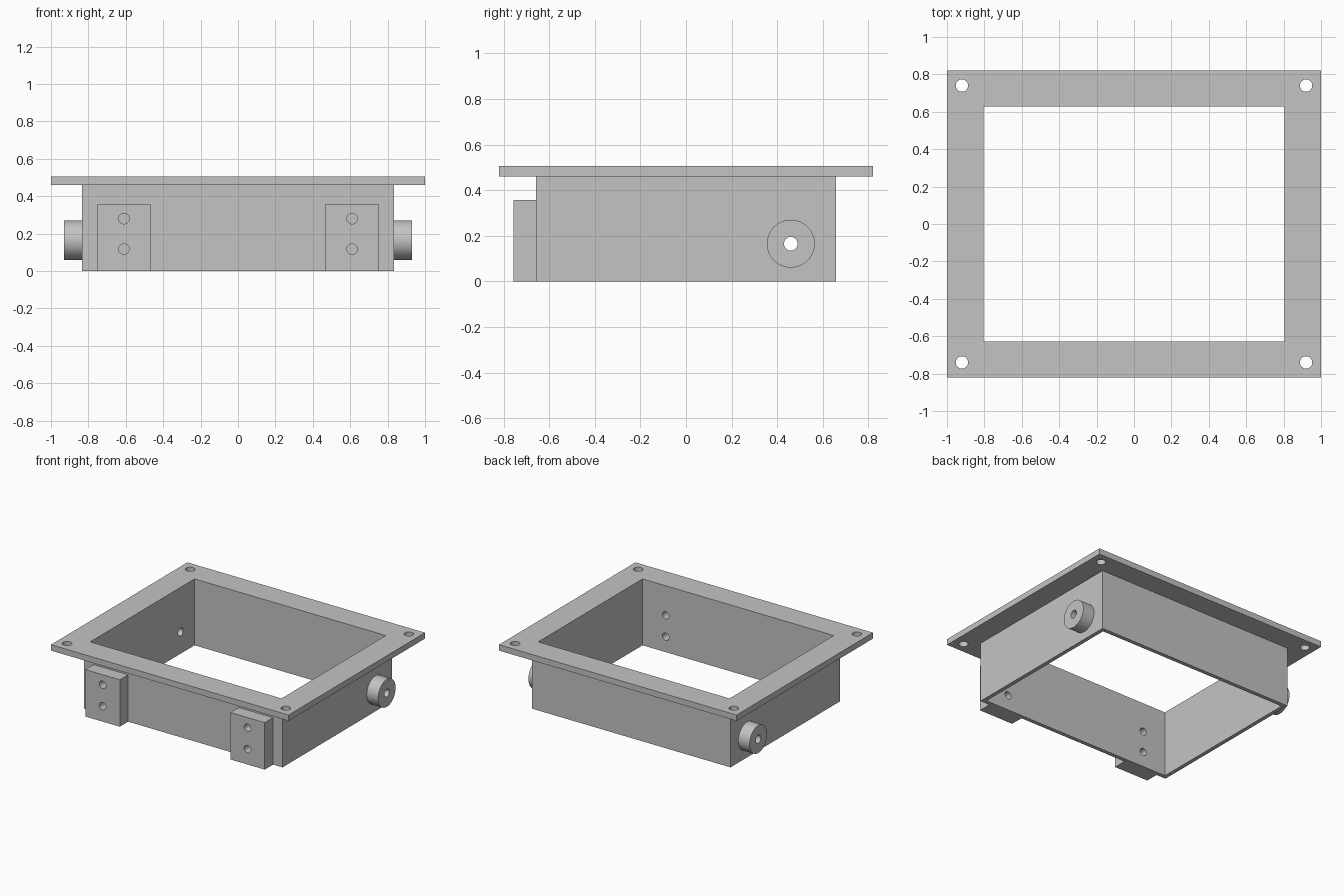
import bpy
from math import radians
from mathutils import Vector

default = bpy.data.objects.get("Cube")
if default:
    bpy.data.objects.remove(default, do_unlink=True)

grey = bpy.data.materials.new("plain_grey")
grey.use_nodes = True
colour = (0.55, 0.55, 0.55, 1)
grey.diffuse_color = colour
grey.node_tree.nodes["Principled BSDF"].inputs["Base Color"].default_value = colour


def box(name, low, high):
    low, high = Vector(low), Vector(high)
    bpy.ops.mesh.primitive_cube_add(size=1, location=(low + high) / 2)
    ob = bpy.context.object
    ob.name = name
    ob.scale = high - low
    bpy.ops.object.transform_apply(location=False, rotation=False, scale=True)
    ob.data.materials.append(grey)
    return ob


def rod(name, centre, radius, length, axis, sides=32):
    turn = {"x": (0, radians(90), 0), "y": (radians(90), 0, 0), "z": (0, 0, 0)}[axis]
    bpy.ops.mesh.primitive_cylinder_add(vertices=sides, radius=radius, depth=length,
                                        location=centre, rotation=turn)
    ob = bpy.context.object
    ob.name = name
    ob.data.materials.append(grey)
    return ob


def cut(part, cutters):
    bpy.context.view_layer.objects.active = part
    for cutter in cutters:
        cutter.hide_render = True
        mod = part.modifiers.new("cut", "BOOLEAN")
        mod.operation = "DIFFERENCE"
        mod.solver = "EXACT"
        mod.object = cutter
        bpy.ops.object.modifier_apply(modifier=mod.name)


SIDES = (-1, 1)
WALL_X, WALL_Y, RIM_Z, TOP = 0.835, 0.657, 0.46, 0.505
BOSS_Y, BOSS_Z = 0.46, 0.165

# Cutters: opening, flange screw holes, block bores, boss bores
opening = box("opening_cutter", (-0.805, -0.627, -0.2), (0.805, 0.627, 0.7))
screw_holes = [rod("screw_cutter", (0.92 * sx, 0.74 * sy, 0.48), 0.033, 0.2, "z")
               for sx in SIDES for sy in SIDES]
block_bores = {s: [rod("block_cutter", (0.61 * s, -0.7, z), 0.028, 0.24, "y")
                   for z in (0.117, 0.28)] for s in SIDES}
boss_bores = {s: [rod("boss_cutter", (0.87 * s, BOSS_Y, BOSS_Z), 0.03, 0.24, "x")]
              for s in SIDES}

# Flange and wall frame
flange = box("top_flange", (-1, -0.82, RIM_Z), (1, 0.82, TOP))
cut(flange, [opening] + screw_holes)
frame = box("wall_frame", (-WALL_X, -WALL_Y, 0), (WALL_X, WALL_Y, RIM_Z))
cut(frame, [opening] + [c for s in SIDES for c in block_bores[s] + boss_bores[s]])
parts = [flange, frame]

# Front mounting blocks and round side bosses
for s, side in zip(SIDES, ("right", "left")):
    x1, x2 = sorted((0.465 * s, 0.755 * s))
    block = box(side + "_front_block", (x1, -0.757, 0), (x2, -WALL_Y, 0.357))
    cut(block, block_bores[s])
    boss = rod(side + "_boss", (0.883 * s, BOSS_Y, BOSS_Z), 0.105, 0.096, "x", 64)
    cut(boss, boss_bores[s])
    parts += [block, boss]

# Remove the cutters, then smooth the round surfaces
cutters = [opening] + screw_holes
for s in SIDES:
    cutters += block_bores[s] + boss_bores[s]
for cutter in cutters:
    bpy.data.objects.remove(cutter, do_unlink=True)
bpy.ops.object.select_all(action="DESELECT")
for part in parts:
    part.select_set(True)
bpy.context.view_layer.objects.active = flange
bpy.ops.object.shade_smooth_by_angle(angle=radians(30))
